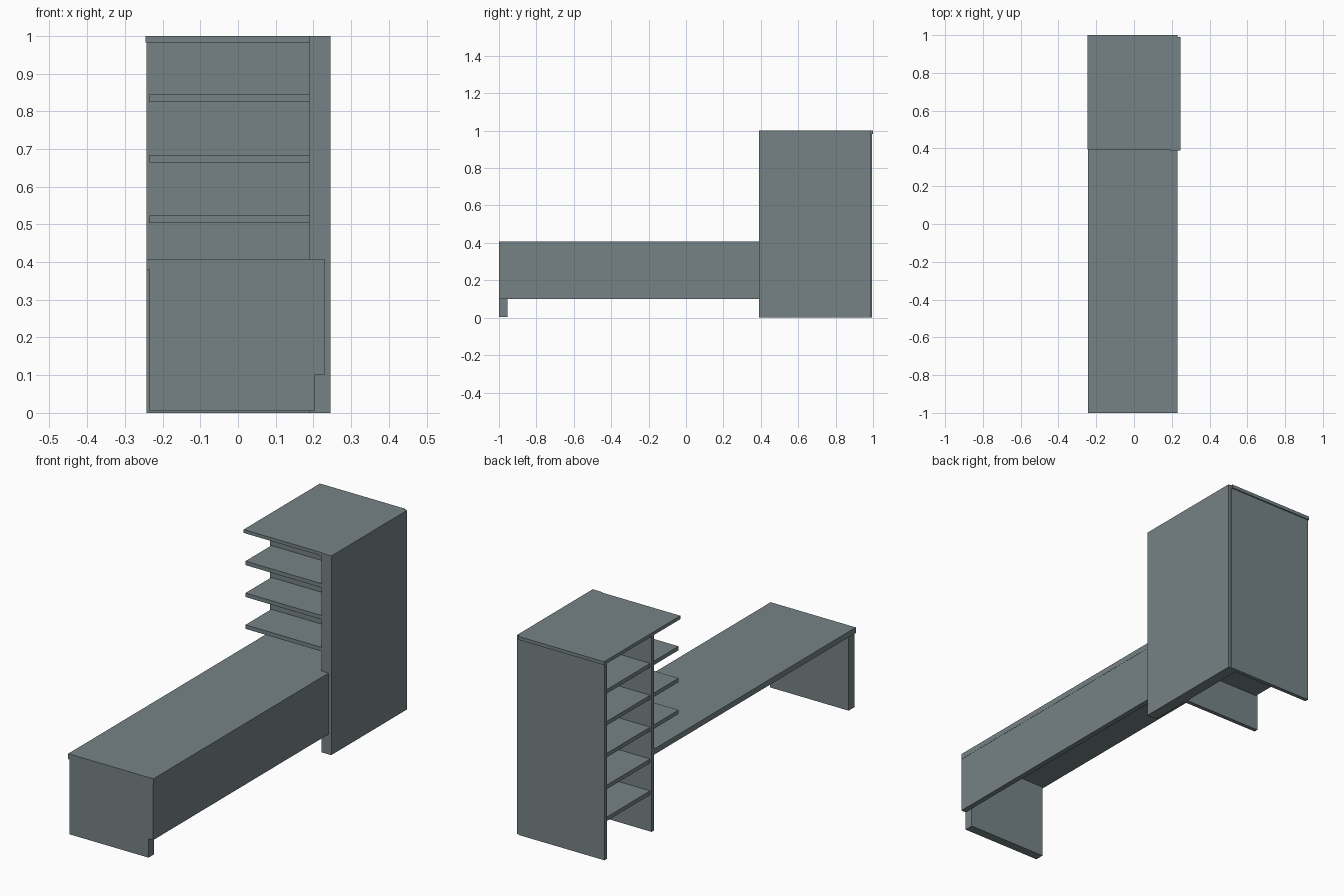
import bpy
import bmesh

cube = bpy.data.objects.get("Cube")
if cube:
    bpy.data.objects.remove(cube, do_unlink=True)

# One slate grey finish for the whole desk
slate = bpy.data.materials.new("slate_grey")
slate.use_nodes = True
colour = (0.18, 0.225, 0.238, 1)
slate.diffuse_color = colour
slate.node_tree.nodes["Principled BSDF"].inputs["Base Color"].default_value = colour


def slab(name, outline, z0, z1):
    """Extrude a flat plan outline from z0 up to z1."""
    bm = bmesh.new()
    base = bm.faces.new([bm.verts.new((x, y, z0)) for x, y in outline])
    top = bmesh.ops.extrude_face_region(bm, geom=[base])["geom"]
    verts = [v for v in top if isinstance(v, bmesh.types.BMVert)]
    bmesh.ops.translate(bm, verts=verts, vec=(0, 0, z1 - z0))
    bmesh.ops.recalc_face_normals(bm, faces=bm.faces)
    mesh = bpy.data.meshes.new(name)
    bm.to_mesh(mesh)
    bm.free()
    mesh.materials.append(slate)
    obj = bpy.data.objects.new(name, mesh)
    bpy.context.collection.objects.link(obj)
    return obj


def board(name, x, y, z):
    """Rectangular board given by its x, y and z ranges."""
    return slab(name, [(x[0], y[0]), (x[1], y[0]), (x[1], y[1]), (x[0], y[1])], *z)


LEFT, INNER, OUTER = -0.243, 0.19, 0.245   # shelf tower widths
FRONT, MID, BACK = 0.395, 0.6, 0.975       # shelf tower depths

# Shelf tower: thick side, back and divider
board("tower_side", (INNER, OUTER), (0.39, 0.99), (0, 1))
board("tower_back", (LEFT, 0.23), (BACK, 0.994), (0, 0.983))
board("tower_divider", (LEFT, INNER), (MID, MID + 0.02), (0, 0.983))

# Top board with a lip over the back
slab("tower_top", [(-0.245, FRONT), (INNER, FRONT), (INNER, 0.99),
                   (0.23, 0.99), (0.23, 1), (-0.245, 1)], 0.983, 1)

# Evenly spaced shelves; the upper three also run forward over the desk
for i in range(5):
    z = 0.824 - 0.16 * i
    heights = (z, z + 0.02)
    board(f"back_shelf_{i + 1}", (-0.235, INNER), (MID + 0.02, BACK), heights)
    if i < 3:
        board(f"front_shelf_{i + 1}", (-0.235, INNER), (FRONT, MID), heights)

# Desk: top, long side apron and end support
board("desk_top", (LEFT, 0.23), (-1, MID), (0.38, 0.408))
board("desk_apron", (0.203, 0.229), (-1, 0.39), (0.1, 0.38))
board("desk_end_support", (-0.235, 0.203), (-1, -0.955), (0.005, 0.38))
